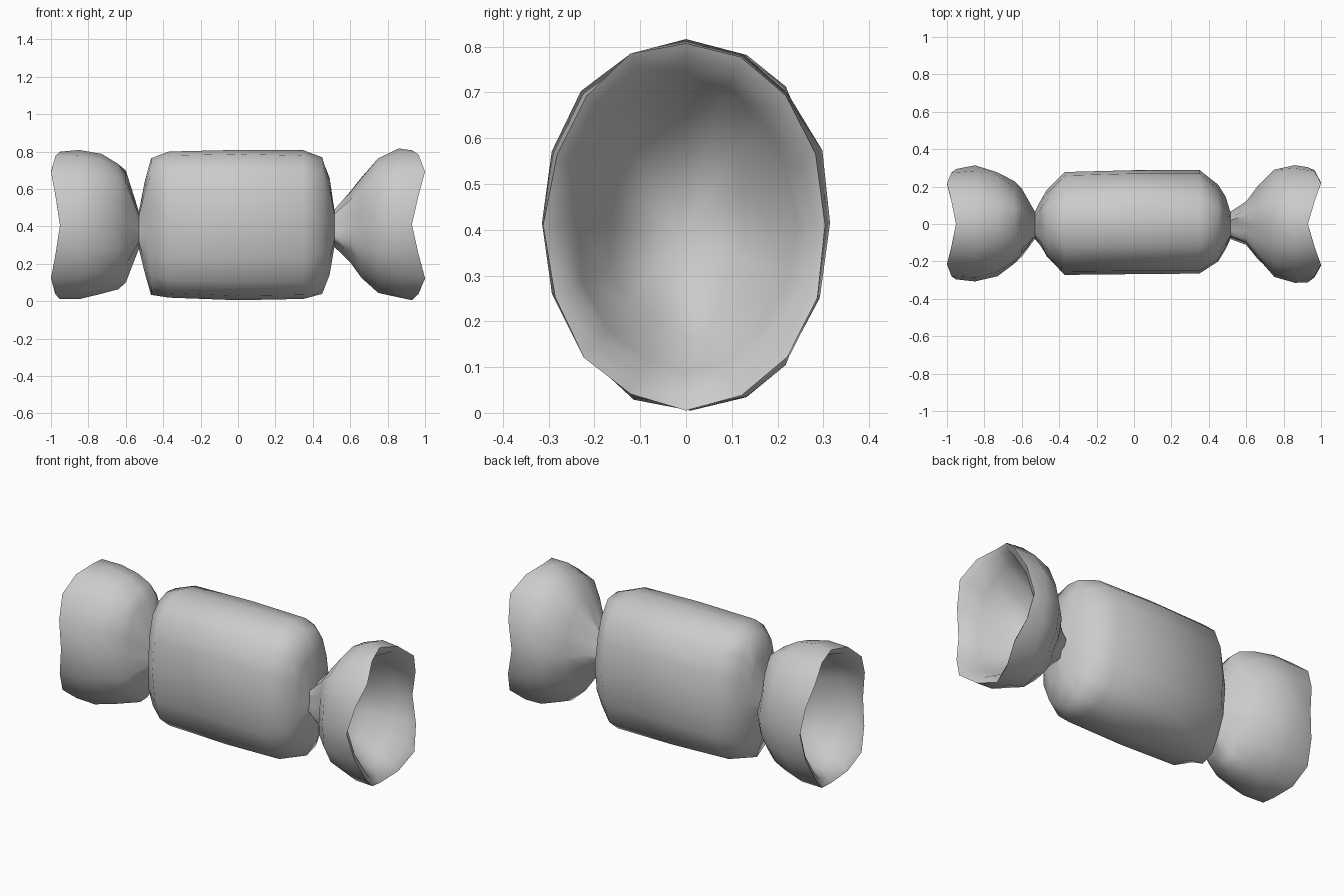
import bpy, math, random
from math import cos, sin, pi

random.seed(4)
SIDES = 16


def power(v, e):
    return math.copysign(abs(v) ** e, v)


def ring(x, ry, rz, cy, cz, pleat=0.0, wave=0.0, boxy=2.0):
    """Oval cross-section; pleat gathers it into folds, wave ripples it along x."""
    pts = []
    for i in range(SIDES):
        t = 2 * pi * i / SIDES
        r = 1 + pleat * cos(5 * t + 0.6)
        if ry > 0.26:
            r *= random.uniform(0.985, 1.015)
        pts.append((x - wave * cos(4 * t),
                    cy + ry * r * power(cos(t), 2 / boxy),
                    cz + rz * r * power(sin(t), 2 / boxy)))
    return pts


def loft(name, rows, flip=False, tip=None):
    verts, faces = [], []
    for row in rows:
        verts += ring(*row)
    for k in range(len(rows) - 1):
        for i in range(SIDES):
            j = (i + 1) % SIDES
            a, b = k * SIDES, (k + 1) * SIDES
            faces.append((a + i, a + j, b + j, b + i))
    if tip:
        verts.append(tip)
        a = (len(rows) - 1) * SIDES
        faces += [(a + i, a + (i + 1) % SIDES, len(verts) - 1) for i in range(SIDES)]
    if flip:
        faces = [f[::-1] for f in faces]
    mesh = bpy.data.meshes.new(name)
    mesh.from_pydata(verts, [], faces)
    obj = bpy.data.objects.new(name, mesh)
    bpy.context.collection.objects.link(obj)
    bpy.ops.object.select_all(action='DESELECT')
    obj.select_set(True)
    bpy.context.view_layer.objects.active = obj
    bpy.ops.object.shade_smooth_by_angle(angle=math.radians(65))
    return obj


# gathered necks shared by the body and the twisted ends
neck_l = (-0.53, 0.065, 0.09, -0.01, 0.38, 0.2)
neck_r = (0.515, 0.065, 0.09, -0.01, 0.39, 0.2)

# wrapped sweet body
loft("wrapped_body", [
    neck_l,
    (-0.50, 0.115, 0.23, 0.0, 0.40, 0.10, 0, 2.1),
    (-0.465, 0.18, 0.365, 0.0, 0.405, 0.03, 0, 2.2),
    (-0.37, 0.275, 0.395, 0.005, 0.41, 0, 0, 2.4),
    (0.0, 0.275, 0.403, 0.01, 0.408, 0, 0, 2.4),
    (0.35, 0.275, 0.397, 0.01, 0.405, 0, 0, 2.4),
    (0.45, 0.205, 0.365, 0.0, 0.41, 0.03, 0, 2.2),
    (0.49, 0.135, 0.25, 0.0, 0.405, 0.10, 0, 2.1),
    neck_r,
])

# left twisted end: outer skirt, rippled rim, then inner funnel
loft("left_twist", [
    neck_l,
    (-0.60, 0.175, 0.29, 0.0, 0.405, 0.10),
    (-0.64, 0.22, 0.335, 0.0, 0.408, 0.05),
    (-0.73, 0.28, 0.375, 0.0, 0.413),
    (-0.85, 0.31, 0.395, 0.0, 0.41, 0, 0, 2.1),
    (-0.976, 0.298, 0.395, 0.0, 0.405, 0, -0.024, 2.1),
    (-0.95, 0.26, 0.36, 0.0, 0.405, 0, -0.02, 2.1),
    (-0.86, 0.24, 0.33, 0.0, 0.405),
    (-0.73, 0.19, 0.27, 0.0, 0.405, 0.05),
], flip=True, tip=(-0.55, -0.01, 0.38))

# right twisted end
loft("right_twist", [
    neck_r,
    (0.60, 0.11, 0.18, 0.0, 0.40, 0.12),
    (0.66, 0.19, 0.265, 0.0, 0.40, 0.07),
    (0.75, 0.29, 0.36, 0.0, 0.41, 0.02),
    (0.86, 0.317, 0.398, 0.0, 0.415, 0, 0, 2.05),
    (0.965, 0.308, 0.40, 0.0, 0.41, 0, 0.035, 2.05),
    (0.94, 0.27, 0.36, 0.0, 0.41, 0, 0.03),
    (0.86, 0.24, 0.32, 0.0, 0.41, 0.02),
    (0.74, 0.17, 0.24, 0.0, 0.41, 0.06),
], tip=(0.54, -0.01, 0.39))
